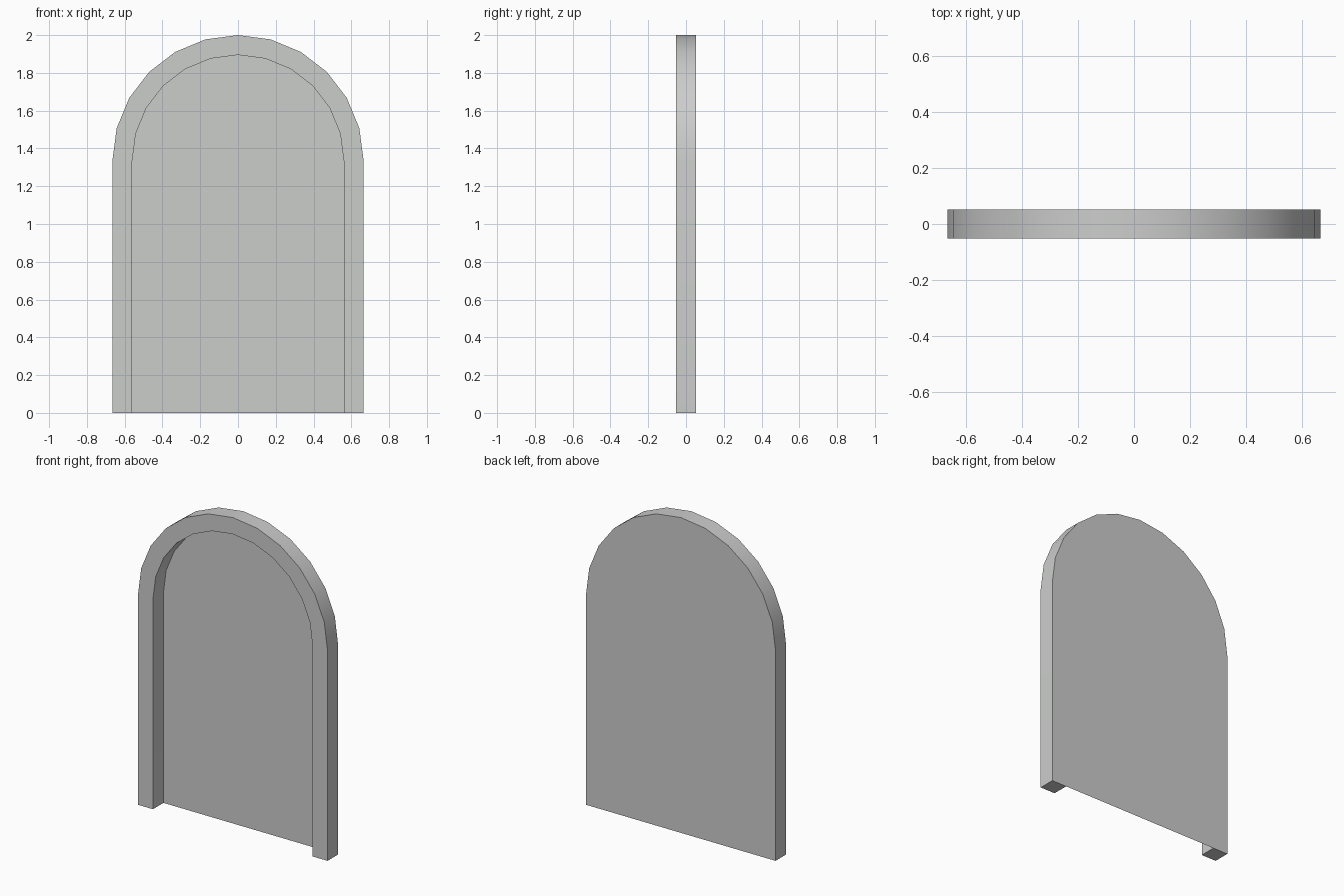
import bpy, bmesh, math

if "Cube" in bpy.data.objects:
    bpy.data.objects.remove(bpy.data.objects["Cube"])

R_OUT, R_IN = 0.665, 0.56      # outer and inner arch radii
SPRING, HALF = 1.335, 0.0525   # height where the arch starts, half depth
SEGS = 12

grey = bpy.data.materials.new("stone grey")
grey.diffuse_color = (0.6, 0.61, 0.6, 1)
grey.use_nodes = True
grey.node_tree.nodes["Principled BSDF"].inputs["Base Color"].default_value = grey.diffuse_color


def arch(bm, r, y):
    """Open arch outline, from the right foot over the top to the left foot."""
    pts = [(r, 0)]
    for i in range(SEGS + 1):
        a = math.pi * i / SEGS
        pts.append((r * math.cos(a), SPRING + r * math.sin(a)))
    pts.append((-r, 0))
    return [bm.verts.new((x, y, z)) for x, z in pts]


def finish(bm, name):
    me = bpy.data.meshes.new(name)
    bm.to_mesh(me)
    bm.free()
    me.materials.append(grey)
    ob = bpy.data.objects.new(name, me)
    bpy.context.collection.objects.link(ob)
    return ob


# Arched frame: rectangular section swept along the outline, open at the back
bm = bmesh.new()
loops = [arch(bm, R_OUT, HALF), arch(bm, R_OUT, -HALF),
         arch(bm, R_IN, -HALF), arch(bm, R_IN, HALF)]
for a, b in zip(loops, loops[1:]):
    for i in range(len(a) - 1):
        bm.faces.new((a[i], a[i + 1], b[i + 1], b[i]))
for end in (0, -1):
    bm.faces.new([l[end] for l in loops])
bmesh.ops.recalc_face_normals(bm, faces=bm.faces)
# outside rim must face outward
if next(f for f in bm.faces if all(v in loops[1] + loops[2] for v in f.verts)).normal.y > 0:
    bmesh.ops.reverse_faces(bm, faces=bm.faces)
frame = finish(bm, "arch_frame")
bpy.context.view_layer.objects.active = frame
frame.select_set(True)
bpy.ops.object.shade_smooth_by_angle(angle=math.radians(30))

# Back panel: a single sheet closing the back, flush with the frame
bm = bmesh.new()
face = bm.faces.new(arch(bm, R_OUT, HALF))
face.normal_update()
if face.normal.y < 0:
    face.normal_flip()
finish(bm, "back_panel")
